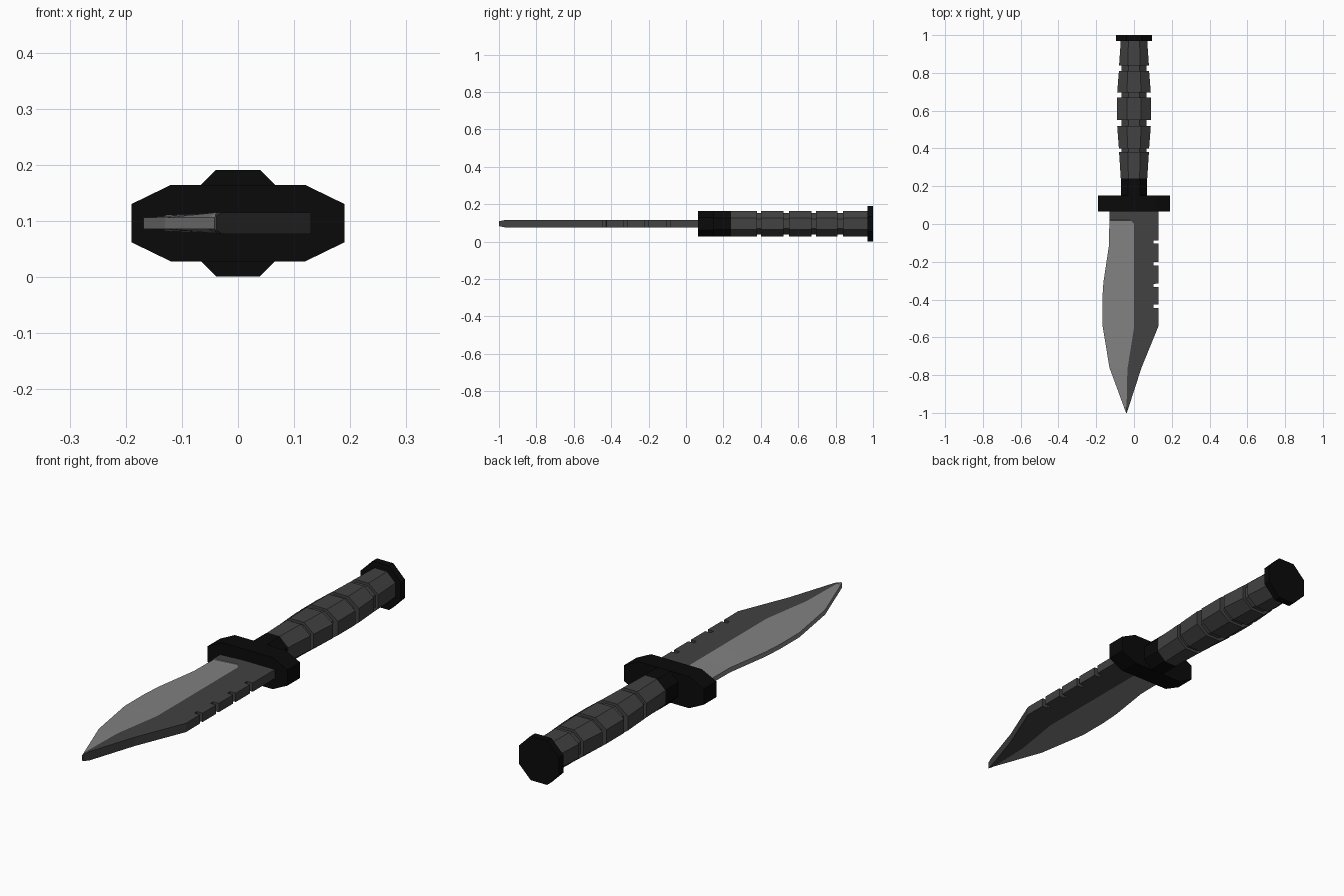
import bpy, bmesh

if "Cube" in bpy.data.objects:
    bpy.data.objects.remove(bpy.data.objects["Cube"])

ZC = 0.096  # height of the knife's centre line


def material(name, v):
    m = bpy.data.materials.new(name)
    m.diffuse_color = (v, v, v, 1)
    m.use_nodes = True
    m.node_tree.nodes["Principled BSDF"].inputs["Base Color"].default_value = m.diffuse_color
    return m


BLACK = material("black", 0.003)
DARK = material("dark grey", 0.054)
STEEL = material("light steel", 0.22)


def loft(name, rows, mats, rule=None):
    """Skin a list of (y, [(x, z), ...]) sections running along y."""
    bm = bmesh.new()
    rings = [[bm.verts.new((x, y, z + ZC)) for x, z in pts] for y, pts in rows]
    n = len(rings[0])
    for a, b in zip(rings, rings[1:]):
        for i in range(n):
            j = (i + 1) % n
            f = bm.faces.new((a[i], a[j], b[j], b[i]))
            if rule:
                f.material_index = rule(i, f.calc_center_median().y)
    bm.faces.new(rings[0])
    bm.faces.new(rings[-1])
    bmesh.ops.recalc_face_normals(bm, faces=bm.faces)
    me = bpy.data.meshes.new(name)
    bm.to_mesh(me)
    bm.free()
    for m in mats:
        me.materials.append(m)
    ob = bpy.data.objects.new(name, me)
    bpy.context.collection.objects.link(ob)
    return ob


def octagon(w, h, fx, fz):
    """Eight-sided section: half sizes w, h; half lengths of flats fx, fz."""
    return [(w, -fz), (w, fz), (fx, h), (-fx, h),
            (-w, fz), (-w, -fz), (-fx, -h), (fx, -h)]


def interp(pts, y):
    """Piecewise linear lookup in (y, value) points sorted by falling y."""
    for (y0, v0), (y1, v1) in zip(pts, pts[1:]):
        if y >= y1:
            return v0 + (v1 - v0) * (y0 - y) / (y0 - y1)
    return pts[-1][1]


# Blade: outline of cutting edge, bevel ridge and spine
edge = [(0.07, -0.13), (-0.11, -0.132), (-0.31, -0.162), (-0.40, -0.168),
        (-0.53, -0.168), (-0.76, -0.13), (-1.0, -0.042)]
ridge = [(0.07, -0.018), (0.02, -0.018), (0.0, 0.0), (-0.55, 0.0),
         (-0.77, -0.035), (-1.0, -0.04)]
spine = [(0.07, 0.13), (-0.54, 0.13), (-0.76, 0.04), (-1.0, -0.038)]
edge_half = [(0.07, 0.014), (0.021, 0.014), (0.019, 0.010), (-1.0, 0.010)]
body_half = [(0.07, 0.019), (-0.97, 0.019), (-1.0, 0.013)]

stations = {y: 0 for y in (0.07, 0.021, 0.019, 0.0, -0.11, -0.31, -0.40, -0.53,
                           -0.54, -0.55, -0.76, -0.77, -0.97, -1.0)}
for y in (-0.095, -0.21, -0.325, -0.435):      # saw notches in the spine
    stations.update({y + 0.009: 0, y + 0.0085: 0.027,
                     y - 0.0085: 0.027, y - 0.009: 0})
rows = []
for y in sorted(stations, reverse=True):
    e, r, s = interp(edge, y), interp(ridge, y), interp(spine, y) - stations[y]
    te, t = interp(edge_half, y), interp(body_half, y)
    rows.append((y, [(e, te), (r, t), (s, t), (s, -t), (r, -t), (e, -te)]))
loft("blade", rows, [DARK, STEEL],
     lambda i, y: 1 if i in (0, 4, 5) and y < 0.02 else 0)

# Guard
guard = octagon(0.19, 0.068, 0.12, 0.034)
loft("guard", [(0.065, guard), (0.15, guard)], [BLACK])

# Collar
collar = octagon(0.068, 0.067, 0.032, 0.03)
loft("collar", [(0.15, collar), (0.24, collar)], [BLACK])

# Grip: five swelling segments separated by grooves
segments = [(0.24, 0.07, 0.38, 0.079), (0.40, 0.08, 0.52, 0.089),
            (0.55, 0.09, 0.67, 0.09), (0.695, 0.089, 0.81, 0.08),
            (0.84, 0.079, 0.97, 0.07)]
rows = []
for k, (y0, w0, y1, w1) in enumerate(segments):
    if k:
        rows.append((y0, octagon(0.066, 0.057, 0.028, 0.026)))
    rows += [(y0, octagon(w0, 0.068, w0 * 0.42, 0.03)),
             (y1, octagon(w1, 0.068, w1 * 0.42, 0.03))]
    if k < 4:
        rows.append((y1, octagon(0.066, 0.057, 0.028, 0.026)))
loft("grip", rows, [DARK])

# Pommel
pommel = octagon(0.095, 0.095, 0.039, 0.039)
loft("pommel", [(0.97, pommel), (1.0, pommel)], [BLACK])
